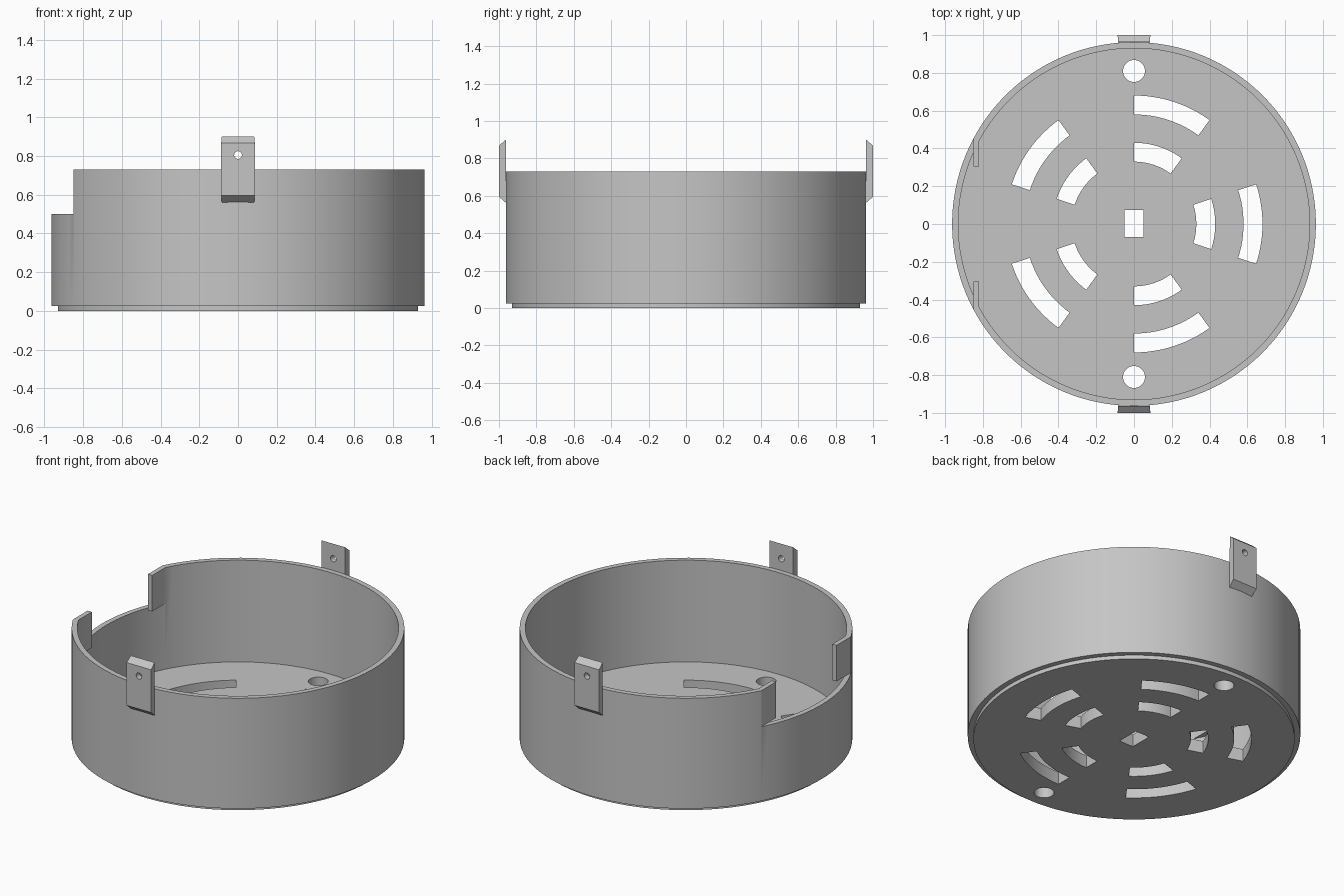
import bpy, bmesh
from math import sin, cos, pi, radians
from mathutils import Matrix

if "Cube" in bpy.data.objects:
    bpy.data.objects.remove(bpy.data.objects["Cube"])

grey = bpy.data.materials.new("light_grey")
grey.diffuse_color = (0.56, 0.56, 0.56, 1)
grey.use_nodes = True
grey.node_tree.nodes["Principled BSDF"].inputs["Base Color"].default_value = grey.diffuse_color

OUTER, INNER, HEIGHT, FLOOR = 0.963, 0.93, 0.73, 0.08
SEGMENTS = 128


def make_object(name, bm):
    bmesh.ops.recalc_face_normals(bm, faces=bm.faces)
    mesh = bpy.data.meshes.new(name)
    bm.to_mesh(mesh)
    bm.free()
    mesh.materials.append(grey)
    obj = bpy.data.objects.new(name, mesh)
    bpy.context.collection.objects.link(obj)
    return obj


def add_prism(bm, points, z0, z1):
    """Extrude a flat outline from z0 to z1."""
    face = bm.faces.new([bm.verts.new((x, y, z0)) for x, y in points])
    moved = bmesh.ops.extrude_face_region(bm, geom=[face])["geom"]
    verts = [v for v in moved if isinstance(v, bmesh.types.BMVert)]
    bmesh.ops.translate(bm, verts=verts, vec=(0, 0, z1 - z0))


def circle(cx, cy, r, n):
    return [(cx + r * cos(2 * pi * i / n), cy + r * sin(2 * pi * i / n)) for i in range(n)]


def rectangle(x0, x1, y0, y1):
    return [(x0, y0), (x1, y0), (x1, y1), (x0, y1)]


def arc_slot(r0, r1, middle, half, n=12):
    angles = [radians(middle - half + 2 * half * i / n) for i in range(n + 1)]
    return ([(r1 * cos(a), r1 * sin(a)) for a in angles]
            + [(r0 * cos(a), r0 * sin(a)) for a in reversed(angles)])


def boolean(target, tool, operation):
    mod = target.modifiers.new(operation.title(), "BOOLEAN")
    mod.operation, mod.solver, mod.object = operation, "EXACT", tool
    bpy.context.view_layer.objects.active = target
    bpy.ops.object.modifier_apply(modifier=mod.name)
    bpy.data.objects.remove(tool)


def smooth(obj):
    bpy.ops.object.select_all(action="DESELECT")
    obj.select_set(True)
    bpy.context.view_layer.objects.active = obj
    bpy.ops.object.shade_smooth_by_angle(angle=radians(30))


# Round cup with a stepped foot, turned from a profile
profile = [(0, 0), (INNER, 0), (INNER, 0.025), (OUTER, 0.025),
           (OUTER, HEIGHT), (INNER, HEIGHT), (INNER, FLOOR), (0, FLOOR)]
bm = bmesh.new()
verts = [bm.verts.new((r, 0, z)) for r, z in profile]
edges = [bm.edges.new(pair) for pair in zip(verts, verts[1:])]
bmesh.ops.spin(bm, geom=verts + edges, cent=(0, 0, 0), axis=(0, 0, 1),
               angle=2 * pi, steps=SEGMENTS)
bmesh.ops.remove_doubles(bm, verts=bm.verts, dist=0.0005)
cup = make_object("round_cup", bm)

# Notch in the wall, vent slots, screw holes and centre hole
bm = bmesh.new()
add_prism(bm, rectangle(-1.2, -0.85, -0.8, 0.8), 0.5, 1)
for k in range(5):
    for r0, r1 in ((0.33, 0.43), (0.58, 0.68)):
        add_prism(bm, arc_slot(r0, r1, 72 * k, 18), -0.1, 0.2)
for side in (-1, 1):
    add_prism(bm, circle(0, side * 0.81, 0.058, 32), -0.1, 0.2)
add_prism(bm, rectangle(-0.05, 0.05, -0.07, 0.075), -0.1, 0.2)
boolean(cup, make_object("cutters", bm), "DIFFERENCE")

# Flat cheek plates beside the notch
bm = bmesh.new()
for side in (-1, 1):
    outline = [(-0.85, 0.305), (-0.82, 0.305), (-0.82, 0.46), (-0.85, 0.445)]
    add_prism(bm, [(x, side * y) for x, y in outline], 0.5, HEIGHT)
boolean(cup, make_object("notch_plates", bm), "UNION")
smooth(cup)

# Clip tabs with bevelled ends and a pin hole, front and back
for name, side in (("front_tab", -1), ("back_tab", 1)):
    bm = bmesh.new()
    rows = [(0.96, 0.56), (1.0, 0.595), (1.0, 0.868), (0.963, 0.9)]
    ends = [[bm.verts.new((s * 0.087 * y, side * y, z)) for y, z in rows] for s in (-1, 1)]
    for loop in ends:
        bm.faces.new(loop)
    for i in range(4):
        j = (i + 1) % 4
        bm.faces.new((ends[0][i], ends[0][j], ends[1][j], ends[1][i]))
    tab = make_object(name, bm)
    bm = bmesh.new()
    add_prism(bm, circle(0, 0, 0.02, 20), -0.2, 0.2)
    bm.transform(Matrix.Translation((0, side, 0.805)) @ Matrix.Rotation(pi / 2, 4, "X"))
    boolean(tab, make_object("pin_hole", bm), "DIFFERENCE")
    smooth(tab)
